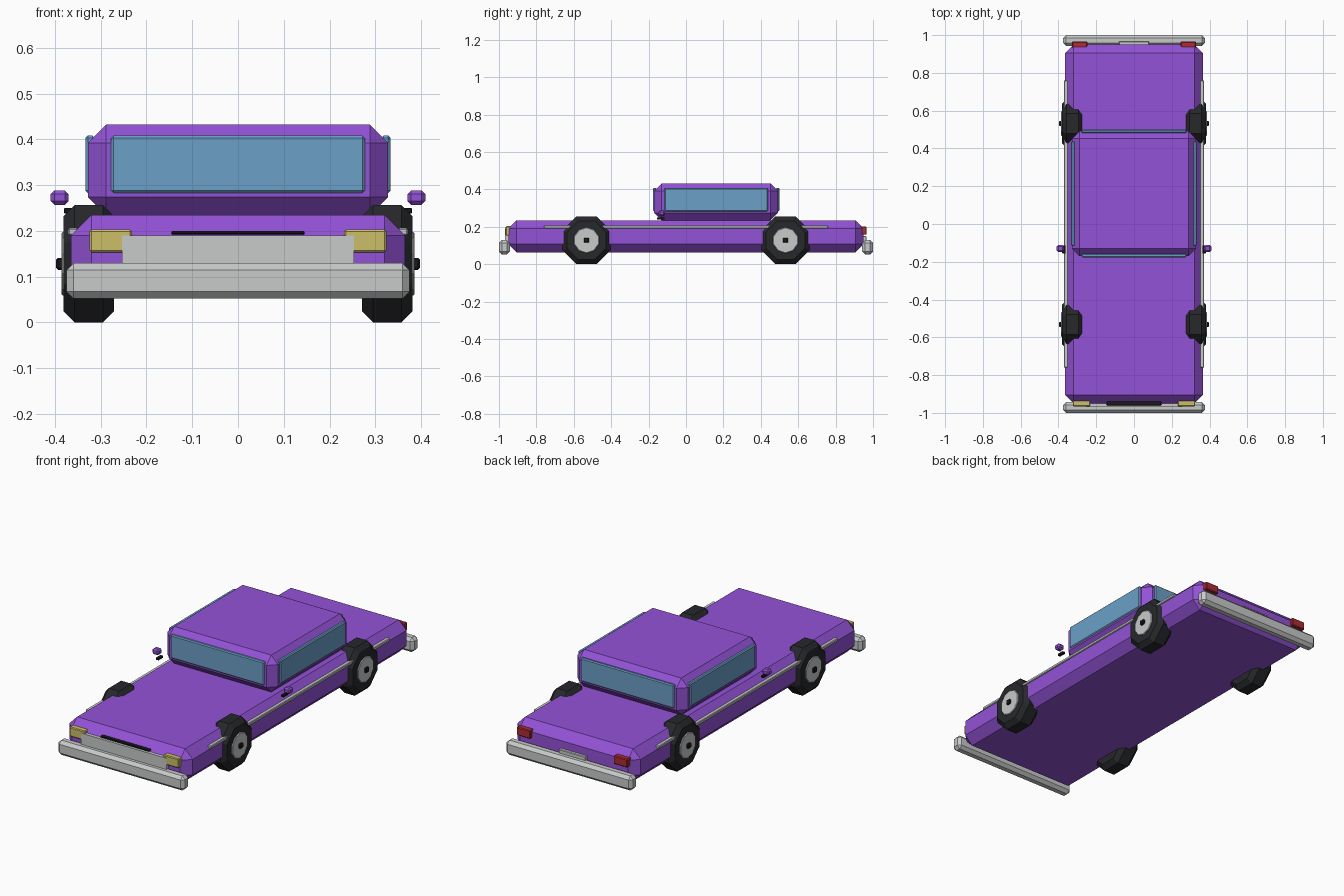
import bpy
import bmesh
import math
from mathutils import Matrix

old = bpy.data.objects.get("Cube")
if old:
    bpy.data.objects.remove(old, do_unlink=True)


def material(name, rgb):
    mat = bpy.data.materials.new(name)
    mat.use_nodes = True
    mat.diffuse_color = (*rgb, 1)
    mat.node_tree.nodes["Principled BSDF"].inputs["Base Color"].default_value = (*rgb, 1)
    return mat


purple = material("purple paint", (0.29, 0.085, 0.67))
glass = material("blue glass", (0.15, 0.35, 0.57))
chrome = material("light grey metal", (0.58, 0.59, 0.59))
rubber = material("black rubber", (0.02, 0.021, 0.024))
trim = material("dark trim", (0.01, 0.009, 0.012))
amber = material("yellow lamp", (0.6, 0.52, 0.14))
red = material("red lamp", (0.42, 0.025, 0.03))


def finish(name, bm, mat):
    mesh = bpy.data.meshes.new(name)
    bm.to_mesh(mesh)
    bm.free()
    mesh.materials.append(mat)
    obj = bpy.data.objects.new(name, mesh)
    bpy.context.collection.objects.link(obj)
    return obj


def box(name, xs, ys, zs, mat, bevel=0.0):
    """Chamfered box given by its x, y and z ranges."""
    bm = bmesh.new()
    bmesh.ops.create_cube(bm, size=1)
    for v in bm.verts:
        for axis, (low, high) in enumerate((xs, ys, zs)):
            v.co[axis] = low if v.co[axis] < 0 else high
    if bevel:
        bmesh.ops.bevel(bm, geom=bm.edges[:], offset=bevel, segments=1,
                        affect='EDGES')
    return finish(name, bm, mat)


def disc(name, x0, x1, y, z, radius, sides, mat, bevel):
    """Flat-topped prism along x with chamfered rims."""
    bm = bmesh.new()
    r = radius / math.cos(math.pi / sides)
    bmesh.ops.create_cone(bm, cap_ends=True, segments=sides, radius1=r,
                          radius2=r, depth=abs(x1 - x0))
    bmesh.ops.rotate(bm, verts=bm.verts,
                     matrix=Matrix.Rotation(math.pi / sides, 3, 'Z'))
    rims = [e for e in bm.edges if abs(e.verts[0].co.z - e.verts[1].co.z) < 1e-4]
    bmesh.ops.bevel(bm, geom=rims, offset=bevel, segments=1, affect='EDGES')
    bmesh.ops.rotate(bm, verts=bm.verts,
                     matrix=Matrix.Rotation(math.pi / 2, 3, 'Y'))
    bmesh.ops.translate(bm, verts=bm.verts, vec=((x0 + x1) / 2, y, z))
    return finish(name, bm, mat)


# Body and cabin
box("body", (-0.365, 0.365), (-0.95, 0.95), (0.062, 0.235), purple, 0.045)
box("cabin", (-0.328, 0.328), (-0.17, 0.492), (0.234, 0.432), purple, 0.04)

# Front and rear glass
box("windscreen", (-0.277, 0.277), (-0.177, -0.157), (0.283, 0.408), glass, 0.005)
box("rear_window", (-0.277, 0.277), (0.481, 0.5), (0.283, 0.408), glass, 0.005)

# Bumpers
box("front_bumper", (-0.375, 0.375), (-1.0, -0.942), (0.052, 0.13), chrome, 0.016)
box("rear_bumper", (-0.375, 0.375), (0.942, 1.0), (0.052, 0.13), chrome, 0.016)

# Grille, hood slot and rear plate
box("grille", (-0.253, 0.253), (-0.968, -0.94), (0.09, 0.19), chrome)
box("hood_slot", (-0.145, 0.145), (-0.96, -0.93), (0.192, 0.2), trim, 0.002)
box("rear_plate", (-0.08, 0.08), (0.945, 0.966), (0.1, 0.15), chrome, 0.003)

# Parts repeated on both sides
for side, s in (("left", 1), ("right", -1)):
    def mirrored(a, b):
        return tuple(sorted((s * a, s * b)))

    box(side + "_side_window", mirrored(0.313, 0.333), (-0.115, 0.438),
        (0.283, 0.408), glass, 0.005)
    box(side + "_trim_strip", mirrored(0.35, 0.371), (-0.76, 0.76),
        (0.19, 0.206), chrome, 0.003)
    box(side + "_headlamp", mirrored(0.232, 0.324), (-0.965, -0.93),
        (0.153, 0.203), amber, 0.004)
    box(side + "_tail_lamp", mirrored(0.247, 0.328), (0.93, 0.966),
        (0.158, 0.202), red, 0.004)
    box(side + "_mirror", mirrored(0.37, 0.409), (-0.147, -0.112),
        (0.257, 0.288), purple, 0.008)
    box(side + "_mirror_arm", mirrored(0.362, 0.38), (-0.155, -0.115),
        (0.238, 0.25), trim, 0.002)

    # Wheels
    for end, y in (("front", -0.532), ("rear", 0.532)):
        label = side + "_" + end
        disc(label + "_tyre", s * 0.271, s * 0.381, y, 0.128, 0.128, 8, rubber, 0.024)
        disc(label + "_hubcap", s * 0.36, s * 0.386, y, 0.128, 0.066, 10, chrome, 0.003)
        box(label + "_wheel_nut", mirrored(0.37, 0.397), (y - 0.014, y + 0.014),
            (0.115, 0.141), trim, 0.004)
